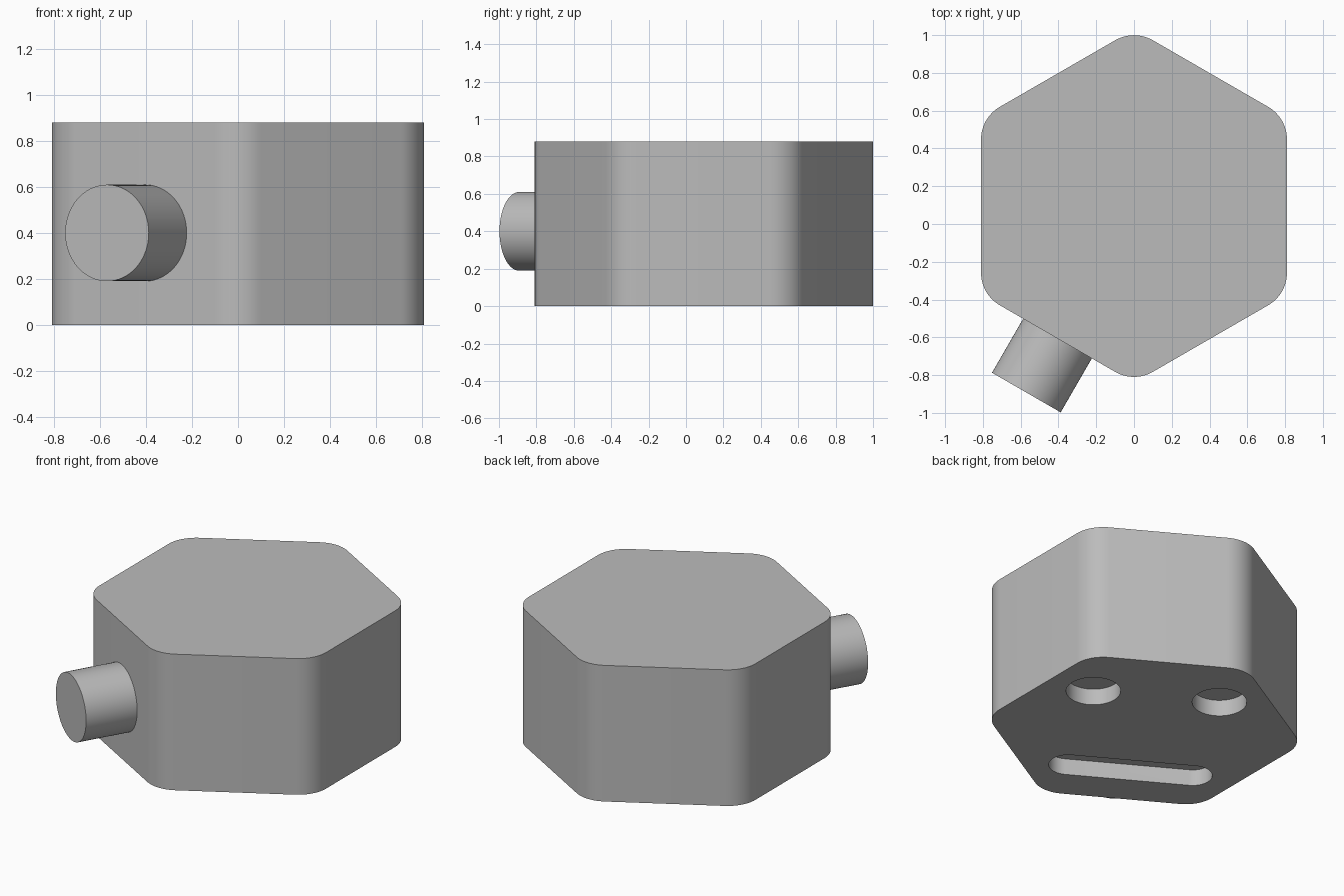
import bpy, bmesh
from math import cos, sin, pi, radians
from mathutils import Vector, Matrix

if "Cube" in bpy.data.objects:
    bpy.data.objects.remove(bpy.data.objects["Cube"], do_unlink=True)

APOTHEM, FILLET, HEIGHT = 0.81, 0.2, 0.88
CENTRE = Vector((0, 0.095, 0))
PORT_ANGLE = radians(240)      # side that carries the round port
POCKET_DEPTH = 0.105

grey = bpy.data.materials.new("plain_grey")
grey.use_nodes = True
grey.diffuse_color = (0.5, 0.5, 0.5, 1)
grey.node_tree.nodes["Principled BSDF"].inputs["Base Color"].default_value = grey.diffuse_color


def rounded_outline(corners, radius, steps):
    """Hull of equal circles on the corners of a convex outline (x, y, start angle, sweep)."""
    return [(x + radius * cos(a + sweep * i / steps), y + radius * sin(a + sweep * i / steps))
            for x, y, a, sweep in corners for i in range(steps + 1)]


def prism(name, outline, z0, z1, matrix):
    """Extrude a closed outline between two heights."""
    bm = bmesh.new()
    base = bm.faces.new([bm.verts.new((x, y, z0)) for x, y in outline])
    top = bmesh.ops.extrude_face_region(bm, geom=[base])["geom"]
    bmesh.ops.translate(bm, vec=(0, 0, z1 - z0),
                        verts=[v for v in top if isinstance(v, bmesh.types.BMVert)])
    bmesh.ops.remove_doubles(bm, verts=bm.verts, dist=1e-5)
    bmesh.ops.recalc_face_normals(bm, faces=bm.faces)
    mesh = bpy.data.meshes.new(name)
    bm.to_mesh(mesh)
    bm.free()
    mesh.materials.append(grey)
    obj = bpy.data.objects.new(name, mesh)
    obj.matrix_world = matrix
    bpy.context.collection.objects.link(obj)
    return obj


def circle(x, y, radius):
    return rounded_outline([(x, y, 0, 2 * pi)], radius, 64)[:-1]


# Hexagonal housing with rounded upright edges
reach = (APOTHEM - FILLET) / cos(pi / 6)
corners = [(reach * cos(a), reach * sin(a), a - pi / 6, pi / 3)
           for a in (pi / 6 + k * pi / 3 for k in range(6))]
housing = prism("housing", rounded_outline(corners, FILLET, 12), 0, HEIGHT,
                Matrix.Translation(CENTRE))

# Pockets in the underside: local +x points toward the port
base_frame = Matrix.Translation(CENTRE) @ Matrix.Rotation(PORT_ANGLE, 4, "Z")
slot = rounded_outline([(0.47, 0.37, 0, pi), (0.47, -0.37, pi, pi)], 0.115, 24)
pockets = [("slot_cutter", slot),
           ("left_hole_cutter", circle(-0.405, 0.375, 0.16)),
           ("right_hole_cutter", circle(-0.405, -0.375, 0.16))]
cutters = []
for name, outline in pockets:
    cutter = prism(name, outline, -0.1, POCKET_DEPTH, base_frame)
    mod = housing.modifiers.new(name, "BOOLEAN")
    mod.operation, mod.solver, mod.object = "DIFFERENCE", "EXACT", cutter
    cutters.append(cutter)

# Bake the pockets and drop the cutters
bpy.context.view_layer.update()
cut_mesh = bpy.data.meshes.new_from_object(housing.evaluated_get(bpy.context.evaluated_depsgraph_get()))
housing.modifiers.clear()
housing.data = cut_mesh
for cutter in cutters:
    bpy.data.objects.remove(cutter, do_unlink=True)

# Round port standing out of one flat side
port_frame = base_frame @ Matrix.Translation((0, 0, 0.4)) @ Matrix.Rotation(pi / 2, 4, "Y")
port = prism("round_port", circle(0, 0, 0.21), APOTHEM - 0.02, APOTHEM + 0.33, port_frame)

# Smooth rounded walls, crisp rims
for obj in (housing, port):
    bpy.ops.object.select_all(action="DESELECT")
    obj.select_set(True)
    bpy.context.view_layer.objects.active = obj
    bpy.ops.object.shade_smooth_by_angle(angle=radians(30))
